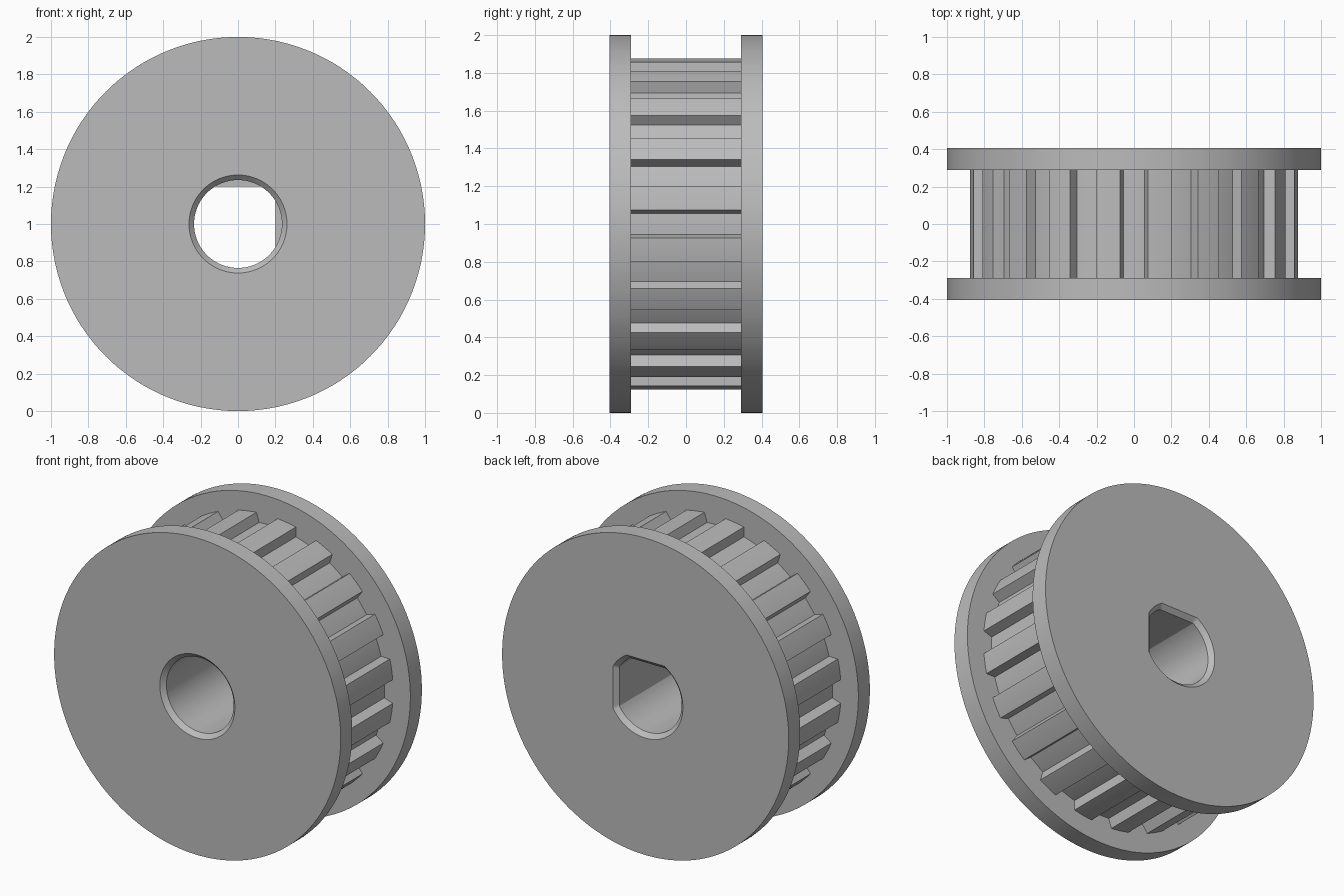
import bpy, bmesh, math

if "Cube" in bpy.data.objects:
    bpy.data.objects.remove(bpy.data.objects["Cube"])

TEETH = 20
PITCH = 360 / TEETH
TIP_R, ROOT_R = 0.88, 0.82
TIP_A, ROOT_A = 4.85, 3.85        # half angles of each groove at tip and root
BORE_R, FLAT, BEVEL = 0.235, 0.2, 0.027
HALF, INNER = 0.405, 0.29         # outer and inner faces of the flanges

metal = bpy.data.materials.new("plain_grey")
metal.use_nodes = True
metal.diffuse_color = (0.5, 0.5, 0.5, 1)
metal.node_tree.nodes["Principled BSDF"].inputs["Base Color"].default_value = (0.5, 0.5, 0.5, 1)


# Radius rules, each giving a radius for an angle in degrees
def circle(r):
    return lambda a: r


def flatted_bore(grow=0.0):
    def radius(a):
        c, s = math.cos(math.radians(a)), math.sin(math.radians(a))
        return min(BORE_R + grow, (FLAT + grow) / max(c, s, 0.01))
    return radius


def toothed(a):
    off = abs((a + PITCH / 2) % PITCH - PITCH / 2)
    t = min(max((off - ROOT_A) / (TIP_A - ROOT_A), 0), 1)
    return ROOT_R + t * (TIP_R - ROOT_R)


# Shared angles: an even division plus every tooth and bore corner
angles = {float(a) for a in range(0, 360, 3)}
for i in range(TEETH):
    for edge in (ROOT_A, TIP_A):
        angles |= {round((i * PITCH + s * edge) % 360, 4) for s in (-1, 1)}
for grow in (0, BEVEL):
    corner = math.degrees(math.acos((FLAT + grow) / (BORE_R + grow)))
    for middle in (0, 90):
        angles |= {round((middle + s * corner) % 360, 4) for s in (-1, 1)}
angles = sorted(angles)


def ring_solid(name, sections):
    """Closed ring lofted through (y, radius rule) sections."""
    bm = bmesh.new()
    rings = []
    for y, rule in sections:
        rings.append([bm.verts.new((rule(a) * math.cos(math.radians(a)), y,
                                    1 + rule(a) * math.sin(math.radians(a)))) for a in angles])
    n = len(angles)
    for k, ring in enumerate(rings):
        after = rings[(k + 1) % len(rings)]
        for i in range(n):
            j = (i + 1) % n
            bm.faces.new((ring[i], ring[j], after[j], after[i]))
    bmesh.ops.recalc_face_normals(bm, faces=bm.faces)
    mesh = bpy.data.meshes.new(name)
    bm.to_mesh(mesh)
    bm.free()
    mesh.materials.append(metal)
    obj = bpy.data.objects.new(name, mesh)
    bpy.context.collection.objects.link(obj)
    bpy.ops.object.select_all(action='DESELECT')
    obj.select_set(True)
    bpy.context.view_layer.objects.active = obj
    bpy.ops.object.shade_smooth_by_angle(angle=math.radians(20))
    return obj


# Front flange with a round, chamfered bore
ring_solid("front_flange", [
    (-HALF, circle(1)), (-INNER, circle(1)), (-INNER, circle(BORE_R)),
    (-HALF + BEVEL, circle(BORE_R)), (-HALF, circle(BORE_R + BEVEL))])

# Toothed drum with a double-flat bore
ring_solid("toothed_drum", [
    (-INNER, toothed), (INNER, toothed),
    (INNER, flatted_bore()), (-INNER, flatted_bore())])

# Back flange, whose chamfer follows the flats
ring_solid("back_flange", [
    (HALF, circle(1)), (INNER, circle(1)), (INNER, flatted_bore()),
    (HALF - BEVEL, flatted_bore()), (HALF, flatted_bore(BEVEL))])
